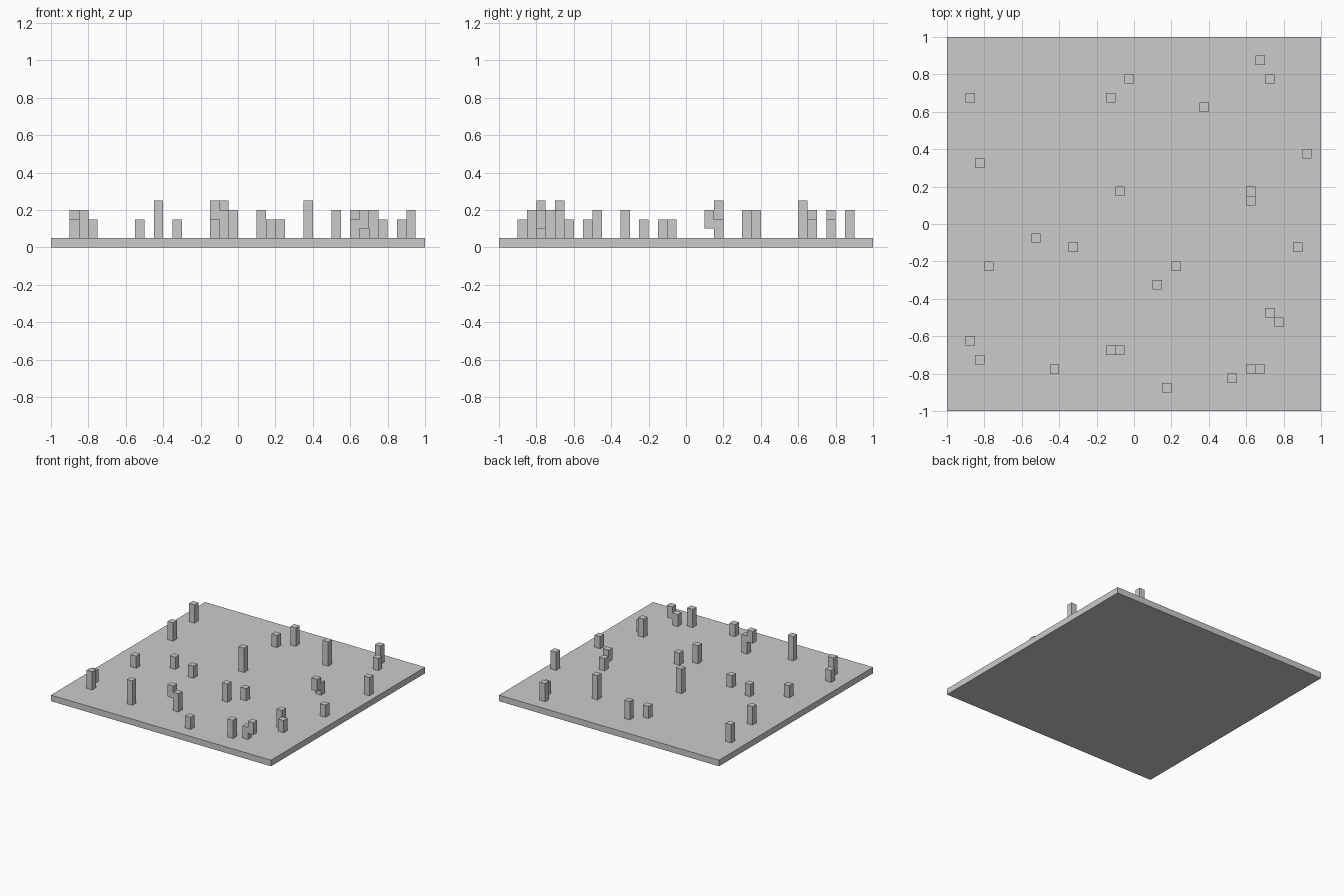
import bpy
import bmesh

if "Cube" in bpy.data.objects:
    bpy.data.objects.remove(bpy.data.objects["Cube"])

CELL = 0.05


def add_box(bm, lo, hi):
    verts = bmesh.ops.create_cube(bm, size=1.0)["verts"]
    for v in verts:
        v.co = [(a + b) / 2 + c * (b - a) for a, b, c in zip(lo, hi, v.co)]


def make_object(name, boxes):
    bm = bmesh.new()
    for lo, hi in boxes:
        add_box(bm, lo, hi)
    mesh = bpy.data.meshes.new(name)
    bm.to_mesh(mesh)
    bm.free()
    bpy.context.collection.objects.link(bpy.data.objects.new(name, mesh))


def post(i, j, bottom, top):
    # grid cell indices counted from the centre, levels counted in cells
    return ((i * CELL, j * CELL, bottom * CELL),
            ((i + 1) * CELL, (j + 1) * CELL, top * CELL))


# Flat ground slab
make_object("ground_slab", [((-1, -1, 0), (1, 1, CELL))])

# Standing posts, grouped by the level of their top
posts = {
    3: [(14, 15), (-3, 13), (12, 3), (-11, -2), (-7, -3), (17, -3), (-16, -5),
        (4, -5), (15, -11), (-18, -13), (3, -18), (12, -16)],
    4: [(13, 17), (-18, 13), (-1, 15), (-17, 6), (18, 7), (2, -7), (14, -10),
        (-17, -15), (-2, -14), (10, -17)],
    5: [(7, 12), (-2, 3), (-9, -16)],
}
for top, cells in posts.items():
    for n, (i, j) in enumerate(cells):
        make_object(f"post_height_{top - 1}_{n + 1}", [post(i, j, 1, top)])

# Raised side blocks hanging off three of the posts
for n, (i, j, bottom) in enumerate([(12, 2, 2), (13, -16, 2), (-3, -14, 3)]):
    make_object(f"side_block_{n + 1}", [post(i, j, bottom, bottom + 2)])
